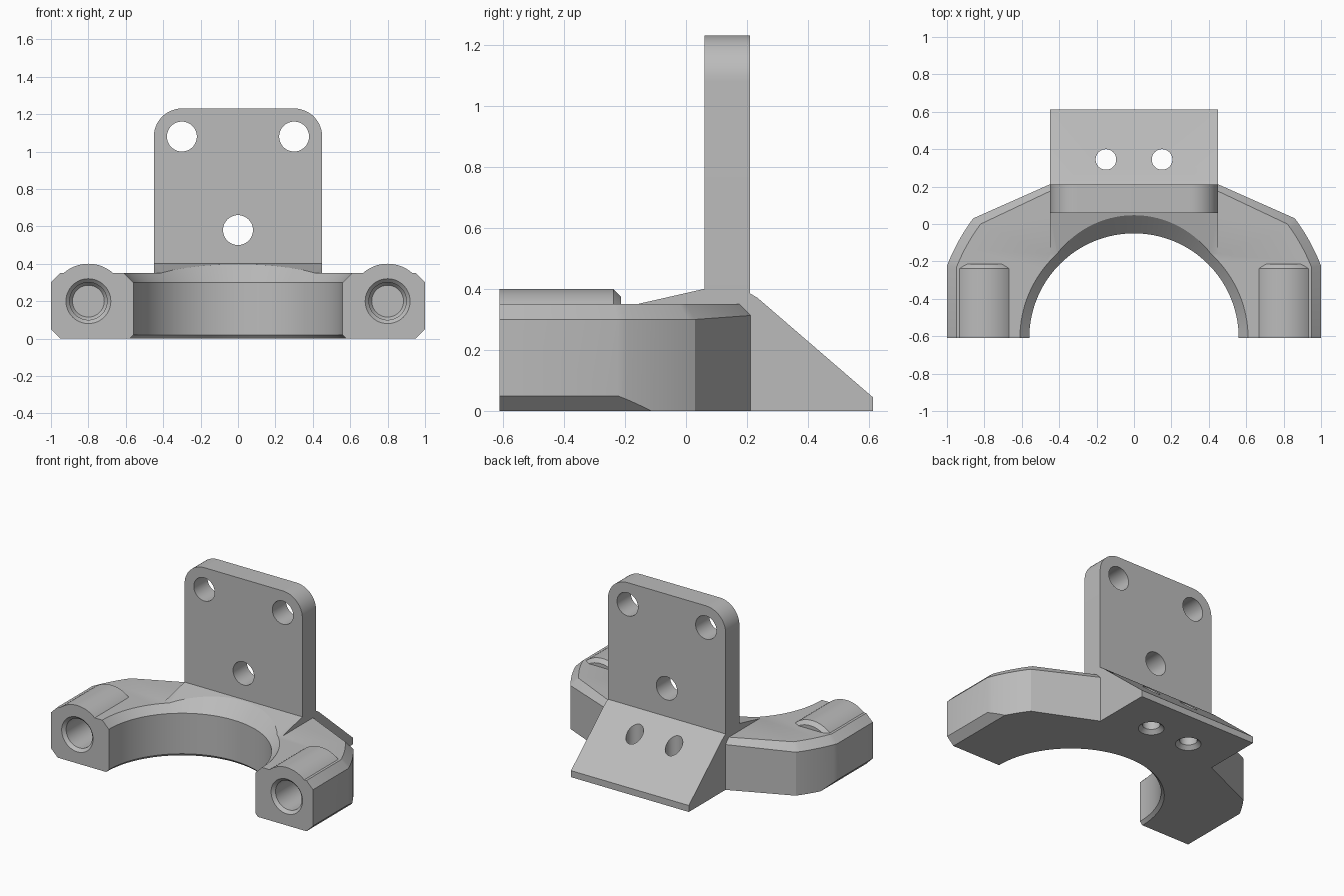
import bpy, bmesh
from math import sin, cos, pi, radians, atan2, sqrt

default = bpy.data.objects.get("Cube")
if default:
    bpy.data.objects.remove(default, do_unlink=True)

grey = bpy.data.materials.new("mid grey")
grey.use_nodes = True
GREY = (0.5, 0.5, 0.5, 1)
grey.diffuse_color = GREY
grey.node_tree.nodes["Principled BSDF"].inputs["Base Color"].default_value = GREY


def loft(name, rings):
    """Closed solid through rings of equal point count."""
    bm = bmesh.new()
    loops = [[bm.verts.new(p) for p in ring] for ring in rings]
    n = len(loops[0])
    for a, b in zip(loops, loops[1:]):
        for i in range(n):
            j = (i + 1) % n
            bm.faces.new((a[i], a[j], b[j], b[i]))
    bm.faces.new(loops[0])
    bm.faces.new(loops[-1])
    bmesh.ops.recalc_face_normals(bm, faces=bm.faces)
    mesh = bpy.data.meshes.new(name)
    bm.to_mesh(mesh)
    bm.free()
    mesh.materials.append(grey)
    obj = bpy.data.objects.new(name, mesh)
    bpy.context.collection.objects.link(obj)
    return obj


def box(name, x, y, z):
    return loft(name, [[(x[0], y[0], h), (x[1], y[0], h), (x[1], y[1], h), (x[0], y[1], h)] for h in z])


def turned(name, axis, centre, profile, seg=64):
    """Solid of revolution along y or z; profile holds (radius, position)."""
    rings = []
    for r, t in profile:
        circle = [(centre[0] + r * cos(2 * pi * i / seg), centre[1] + r * sin(2 * pi * i / seg))
                  for i in range(seg)]
        rings.append([(a, t, b) if axis == "Y" else (a, b, t) for a, b in circle])
    return loft(name, rings)


def combine(target, part, operation):
    mod = target.modifiers.new(part.name, "BOOLEAN")
    mod.operation, mod.solver, mod.object = operation, "EXACT", part
    bpy.context.view_layer.objects.active = target
    bpy.ops.object.modifier_apply(modifier=mod.name)
    bpy.data.objects.remove(part, do_unlink=True)


FRONT = -0.61   # mating face, and the y of the bore axis
HALF = 0.45     # half width of plate and foot


def outline(side, corner, end_y, z, end_z):
    """Cradle outline: straight sides, arcs round the bore axis, slanted back."""
    radius = sqrt(corner[0] ** 2 + (corner[1] - FRONT) ** 2)
    a0 = atan2(sqrt(radius ** 2 - side ** 2), side)
    a1 = atan2(corner[1] - FRONT, corner[0])
    right = [(side, FRONT - 0.05, z)]
    for i in range(11):
        a = a0 + (a1 - a0) * i / 10
        right.append((radius * cos(a), FRONT + radius * sin(a), z))
    right.append((HALF, end_y, end_z))
    return right + [(-x, y, h) for x, y, h in reversed(right)]


# Cradle with chamfered upper rim
wide = (1.0, (0.86, 0.03), 0.212)
bracket = loft("clamp_bracket", [
    outline(*wide, -0.05, -0.05),
    outline(*wide, 0.30, 0.313),
    outline(0.95, (0.82, 0.0), 0.175, 0.35, 0.35)])

# Ramp in front of the plate and sloping foot behind it
side_profile = [(-0.2, -0.05), (-0.2, 0.341), (0.06, 0.4), (0.205, 0.4), (0.21, 0.385),
                (0.235, 0.37), (0.612, 0.045), (0.612, -0.05)]
foot = loft("sloping_foot", [[(x, y, z) for y, z in side_profile] for x in (-HALF, HALF)])
combine(bracket, foot, "UNION")

# Upright plate with rounded top corners
plate_outline = [(-HALF, 0.3), (HALF, 0.3)]
for cx, start in ((0.3, 0), (-0.3, 90)):
    for i in range(13):
        a = radians(start + 90 * i / 12)
        plate_outline.append((cx + 0.15 * cos(a), 1.08 + 0.15 * sin(a)))
plate = loft("upright_plate", [[(x, y, z) for x, z in plate_outline] for y in (0.06, 0.21)])
combine(bracket, plate, "UNION")

# Rounded bolt bosses on the arms
for s in (-1, 1):
    rings = []
    for r, y in ((0.2, FRONT - 0.05), (0.2, -0.238), (0.175, -0.213)):
        arc = [radians(40 + 100 * i / 24) for i in range(25)]
        rings.append([(s * 0.8 + r * cos(a), y, 0.2 + r * sin(a)) for a in arc])
    combine(bracket, loft("bolt_boss", rings), "UNION")

# Trim the mating face and the underside flat
combine(bracket, box("front_trim", (-2, 2), (-2, FRONT), (-1, 2)), "DIFFERENCE")
combine(bracket, box("bottom_trim", (-2, 2), (-2, 2), (-1, 0)), "DIFFERENCE")

# Half-round bore, flared at both ends
bore = turned("bore", "Z", (0, FRONT),
              [(0.6, -0.02), (0.56, 0.02), (0.56, 0.3), (0.67, 0.41)], 128)
combine(bracket, bore, "DIFFERENCE")

for s in (-1, 1):
    # Lower outer chamfer of each arm
    wedge = [(0.93, -0.02), (1.05, 0.1), (1.05, -0.02)]
    combine(bracket, loft("arm_chamfer", [[(s * x, y, z) for x, z in wedge] for y in (-0.8, 0.1)]),
            "DIFFERENCE")
    # Blind bolt hole
    combine(bracket, turned("bolt_hole", "Y", (s * 0.8, 0.2),
                            [(0.14, -0.63), (0.1, -0.59), (0.1, -0.3), (0.085, -0.28)]), "DIFFERENCE")
    # Countersunk hole through the foot
    combine(bracket, turned("foot_hole", "Z", (s * 0.15, 0.345),
                            [(0.1, -0.02), (0.055, 0.025), (0.055, 0.6)], 48), "DIFFERENCE")

# Plate mounting holes
for x, z in ((-0.3, 1.08), (0.3, 1.08), (0, 0.58)):
    combine(bracket, turned("plate_hole", "Y", (x, z), [(0.08, 0), (0.08, 0.3)], 48), "DIFFERENCE")

# Smooth curved walls, keep edges crisp
bpy.ops.object.select_all(action="DESELECT")
bracket.select_set(True)
bpy.context.view_layer.objects.active = bracket
bpy.ops.object.shade_smooth_by_angle(angle=radians(25))
